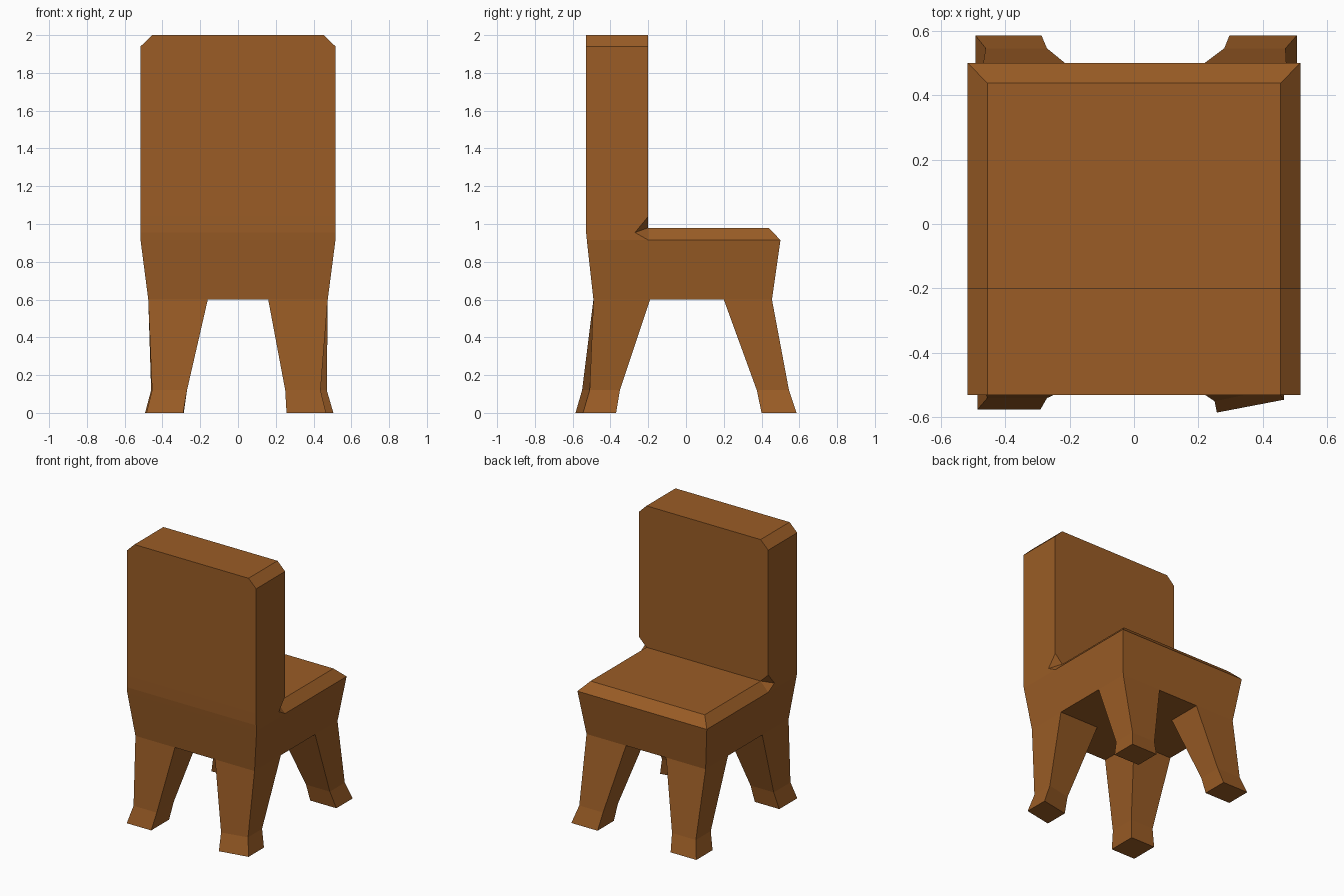
import bpy, bmesh

if "Cube" in bpy.data.objects:
    bpy.data.objects.remove(bpy.data.objects["Cube"])

wood = bpy.data.materials.new("brown wood")
wood.diffuse_color = (0.325, 0.108, 0.019, 1)
wood.use_nodes = True
wood.node_tree.nodes["Principled BSDF"].inputs["Base Color"].default_value = wood.diffuse_color


def loft(name, rings):
    """Skin a stack of equal-length point rings, close both ends."""
    bm = bmesh.new()
    rows = [[bm.verts.new(p) for p in r] for r in rings]
    n = len(rows[0])
    for a, b in zip(rows, rows[1:]):
        for i in range(n):
            j = (i + 1) % n
            bm.faces.new((a[i], a[j], b[j], b[i]))
    bm.faces.new(rows[0][::-1])
    bm.faces.new(rows[-1])
    bmesh.ops.remove_doubles(bm, verts=bm.verts[:], dist=0.0005)
    bmesh.ops.recalc_face_normals(bm, faces=bm.faces[:])
    me = bpy.data.meshes.new(name)
    bm.to_mesh(me)
    bm.free()
    me.materials.append(wood)
    ob = bpy.data.objects.new(name, me)
    bpy.context.collection.objects.link(ob)


def rect(w, y0, y1, z):
    return [(-w, y0, z), (w, y0, z), (w, y1, z), (-w, y1, z)]


# Seat block: tapered apron with a chamfered top, ledge under the backrest
loft("seat", [rect(0.475, -0.49, 0.455, 0.6), rect(0.516, -0.525, 0.5, 0.915),
              rect(0.516, -0.2, 0.5, 0.915), rect(0.455, -0.2, 0.437, 0.98)])


# Backrest: chamfered top corners, small side notches where it meets the seat
def back_ring(w, yb, z, y_side, z_inner):
    right = [(w, yb, z), (w, y_side, z), (0.455, -0.2, z_inner)]
    return right + [(-x, y, h) for x, y, h in right[::-1]]


loft("backrest", [back_ring(0.516, -0.525, 0.915, -0.2, 0.98),
                  back_ring(0.516, -0.529, 0.955, -0.27, 0.98),
                  back_ring(0.516, -0.53, 1.04, -0.2, 0.98),
                  back_ring(0.516, -0.53, 1.94, -0.2, 2.0),
                  back_ring(0.455, -0.53, 2.0, -0.2, 2.0)])


# Legs: splayed, with flared feet; each level is (x outer, x inner, y outer, y inner)
def leg(name, top, ankle, foot, skew=0.0):
    rings = []
    for (xo, xi, yo, yi), z, s in ((foot, 0, skew), (ankle, 0.12, skew), (top, 0.6, 0)):
        rings.append([(xo, yo + s, z), (xi, yo, z), (xi, yi, z), (xo, yi + s, z)])
    loft(name, rings)


leg("front_left_leg", (-0.475, -0.16, -0.49, -0.19),
    (-0.455, -0.27, -0.54, -0.35), (-0.485, -0.29, -0.575, -0.37))
leg("front_right_leg", (0.475, 0.16, -0.49, -0.19),
    (0.437, 0.25, -0.55, -0.39), (0.466, 0.257, -0.585, -0.41), 0.04)
leg("back_left_leg", (-0.475, -0.16, 0.455, 0.2),
    (-0.46, -0.27, 0.545, 0.375), (-0.492, -0.287, 0.585, 0.4))
leg("back_right_leg", (0.475, 0.16, 0.455, 0.2),
    (0.47, 0.28, 0.545, 0.375), (0.505, 0.296, 0.585, 0.4))
